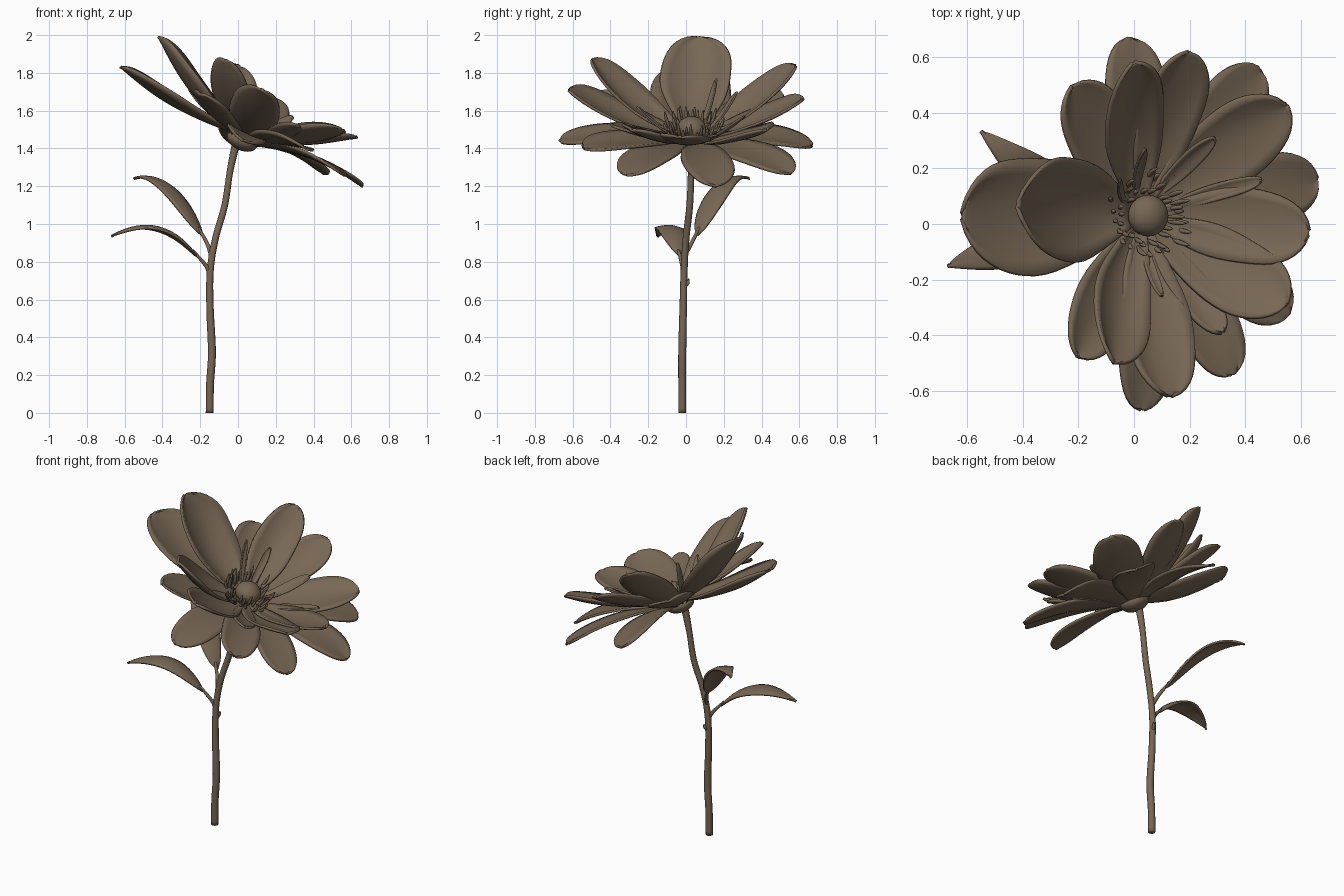
import bpy, bmesh, math, random
from mathutils import Vector as V

if "Cube" in bpy.data.objects:
    bpy.data.objects.remove(bpy.data.objects["Cube"])

random.seed(4)
mat = bpy.data.materials.new("dry_brown")
mat.diffuse_color = (0.185, 0.135, 0.09, 1)
mat.use_nodes = True
mat.node_tree.nodes["Principled BSDF"].inputs["Base Color"].default_value = mat.diffuse_color
AXIS = V((0.42, 0, 0.91)).normalized()      # direction the bloom faces
C = V((0.02, 0.03, 1.44))                   # bloom base


def finish(name, bm):
    bmesh.ops.recalc_face_normals(bm, faces=bm.faces)
    me = bpy.data.meshes.new(name)
    bm.to_mesh(me)
    bm.free()
    me.materials.append(mat)
    for p in me.polygons:
        p.use_smooth = True
    ob = bpy.data.objects.new(name, me)
    bpy.context.collection.objects.link(ob)
    return ob


def bez(pts, t):
    p = [V(q) for q in pts]
    while len(p) > 1:
        p = [a.lerp(b, t) for a, b in zip(p, p[1:])]
    return p[0]


def catmull(pts, n=6):
    p = [V(q) for q in pts]
    p = [p[0] * 2 - p[1]] + p + [p[-1] * 2 - p[-2]]
    out = []
    for i in range(1, len(p) - 2):
        a, b, c, d = p[i - 1:i + 3]
        for k in range(n):
            t = k / n
            out.append(0.5 * (2 * b + (c - a) * t + (2 * a - 5 * b + 4 * c - d) * t * t
                              + (3 * b - a - 3 * c + d) * t ** 3))
    return out + [p[-2]]


def tube(bm, path, radii, sides=8):
    rings, m = [], len(path) - 1
    for i, p in enumerate(path):
        d = (path[min(i + 1, m)] - path[max(i - 1, 0)]).normalized()
        u = d.cross(V((0.31, 0.95, 0.1))).normalized()
        w = d.cross(u)
        f = i / m * (len(radii) - 1)
        k = min(int(f), len(radii) - 2)
        r = radii[k] + (radii[k + 1] - radii[k]) * (f - k)
        rings.append([bm.verts.new(p + r * (u * math.cos(a) + w * math.sin(a)))
                      for a in (2 * math.pi * j / sides for j in range(sides))])
    for a, b in zip(rings, rings[1:]):
        for j in range(sides):
            bm.faces.new((a[j], a[(j + 1) % sides], b[(j + 1) % sides], b[j]))
    bm.faces.new(rings[0])
    bm.faces.new(rings[-1])


def petal_shape(t):
    w = 0.24 + 0.76 * math.sin(math.pi / 2 * min(t / 0.62, 1))
    if t > 0.62:
        w *= max(0, 1 - ((t - 0.62) / 0.38) ** 2.6) ** 0.5
    return max(w, 0.06)


def leaf_shape(t):
    return max(0.05, math.sin(math.pi * t ** 0.85) ** 0.8) if t < 0.99 else 0.05


def blade(name, pts, width, up, shape, cup, thick=0.012, ripple=0.03):
    bm = bmesh.new()
    n, m = 18, 8
    ph = random.uniform(0, 6)
    rows = []
    for i in range(n + 1):
        t = 1 - (1 - i / n) ** 1.5
        p = bez(pts, t)
        d = (bez(pts, min(t + .01, 1)) - bez(pts, max(t - .01, 0))).normalized()
        side = up.cross(d).normalized()
        nor = d.cross(side)
        row = []
        for j in range(m + 1):
            v = 2 * j / m - 1
            hw = width / 2 * shape(t) * (1 + ripple * math.sin(9 * t + ph + 2 * v))
            lift = cup * hw * v * v + ripple * width * 0.3 * math.sin(7 * t + ph + 4 * v) * t
            row.append(bm.verts.new(p + side * hw * v + nor * lift))
        rows.append(row)
    for a, b in zip(rows, rows[1:]):
        for j in range(m):
            bm.faces.new((a[j], a[j + 1], b[j + 1], b[j]))
    ob = finish(name, bm)
    s = ob.modifiers.new("thickness", 'SOLIDIFY')
    s.thickness = thick
    s.offset = 0


# Petals: tip, width, bow along the bloom axis, cup
petals = [
    ((-0.42, 0.07, 1.99), 0.37, -0.07, 0.40),
    ((-0.62, 0.03, 1.83), 0.42, -0.05, 0.25),
    ((-0.22, 0.50, 1.70), 0.26, -0.03, 0.25),
    ((0.00, 0.58, 1.84), 0.24, -0.08, 0.35),
    ((-0.02, 0.67, 1.42), 0.24, 0.05, 0.10),
    ((0.20, 0.62, 1.66), 0.24, -0.04, 0.25),
    ((0.45, 0.56, 1.27), 0.25, 0.05, 0.10),
    ((0.55, 0.43, 1.50), 0.28, -0.05, 0.22),
    ((0.66, 0.16, 1.20), 0.26, 0.06, 0.10),
    ((0.63, -0.03, 1.46), 0.27, -0.04, 0.22),
    ((0.55, -0.29, 1.50), 0.28, -0.05, 0.22),
    ((0.56, -0.32, 1.26), 0.24, 0.05, 0.10),
    ((0.36, -0.54, 1.40), 0.23, 0.03, 0.15),
    ((0.32, -0.39, 1.52), 0.14, -0.03, 0.25),
    ((0.13, -0.62, 1.71), 0.27, -0.06, 0.28),
    ((0.03, -0.67, 1.44), 0.22, 0.05, 0.10),
    ((-0.07, -0.50, 1.87), 0.24, -0.09, 0.38),
    ((-0.20, -0.48, 1.69), 0.22, -0.03, 0.25),
]
# Narrow inner petals
slips = [
    ((0.29, 0.31, 1.57), 0.07, -0.03, 0.3),
    ((0.46, 0.16, 1.47), 0.06, -0.02, 0.3),
    ((0.10, -0.26, 1.62), 0.04, -0.03, 0.3),
    ((0.04, 0.27, 1.70), 0.04, -0.03, 0.3),
    ((-0.05, 0.16, 1.77), 0.03, -0.04, 0.3),
]
for group, label, r0 in ((petals, "petal", 0.045), (slips, "inner_petal", 0.07)):
    for i, (tip, w, bow, cup) in enumerate(group):
        tip = V(tip)
        d = tip - C
        rad = (d - AXIS * d.dot(AXIS)).normalized()
        base = C + rad * r0 + AXIS * (0.015 - 0.25 * bow)
        ctrl = base.lerp(tip, 0.5) + AXIS * bow * 1.5
        blade(f"{label}_{i + 1}", [base, ctrl, tip], w, AXIS, petal_shape, cup,
              0.014 if label == "petal" else 0.01)

# Stem
bm = bmesh.new()
stem = catmull([(-0.15, -0.02, 0), (-0.148, -0.02, 0.15), (-0.138, -0.02, 0.32),
                (-0.148, -0.015, 0.55), (-0.147, -0.01, 0.75), (-0.12, 0.0, 0.92),
                (-0.07, 0.02, 1.1), (-0.042, 0.027, 1.28), (-0.01, 0.03, 1.43)])
tube(bm, stem, [0.021, 0.021, 0.021, 0.019, 0.018, 0.018, 0.017, 0.022], 14)
finish("stem", bm)

# Leaf stalks and a small bud node
bm = bmesh.new()
tube(bm, catmull([(-0.14, -0.01, 0.83), (-0.165, 0.03, 0.90), (-0.21, 0.07, 0.98)]),
     [0.013, 0.011, 0.008])
tube(bm, catmull([(-0.148, -0.01, 0.73), (-0.17, -0.02, 0.78), (-0.24, -0.04, 0.86)]),
     [0.014, 0.011, 0.008])
tube(bm, catmull([(-0.146, -0.01, 0.66), (-0.14, 0.01, 0.69), (-0.135, 0.014, 0.71)]),
     [0.008, 0.01, 0.003])
finish("leaf_stalks", bm)

# Leaves
UP = V((0, 0, 1))
blade("upper_leaf", [(-0.19, 0.06, 0.94), (-0.27, 0.11, 1.10), (-0.40, 0.20, 1.30),
                     (-0.55, 0.335, 1.24)], 0.14, UP, leaf_shape, -0.2)
blade("lower_leaf", [(-0.22, -0.035, 0.83), (-0.36, -0.07, 1.02), (-0.52, -0.10, 1.02),
                     (-0.67, -0.15, 0.935)], 0.14, UP, leaf_shape, -0.2)


def ball(name, centre, r, h):
    bm = bmesh.new()
    bmesh.ops.create_uvsphere(bm, u_segments=24, v_segments=14, radius=1)
    rot = V((0, 0, 1)).rotation_difference(AXIS)
    for v in bm.verts:
        v.co = centre + rot @ V((v.co.x * r, v.co.y * r, v.co.z * h))
    finish(name, bm)


# Receptacle under the petals and the seed disc on top
ball("receptacle", C, 0.085, 0.05)
disc = C + AXIS * 0.075
ball("seed_disc", disc, 0.075, 0.06)

# Stamens: thin stalks with swollen tips, in two rings
bm = bmesh.new()
e1 = AXIS.cross(V((0, 1, 0))).normalized()
e2 = AXIS.cross(e1)
for i in range(44):
    a = 2 * math.pi * i / 44 + random.uniform(-0.06, 0.06)
    rad = e1 * math.cos(a) + e2 * math.sin(a)
    r = (0.11, 0.15)[i % 2] + random.uniform(-0.015, 0.025)
    h = random.uniform(0.08, 0.15)
    path = [bez([C + rad * 0.06, C + rad * r * 0.9 + AXIS * h * 0.3, C + rad * r + AXIS * h], k / 8)
            for k in range(9)]
    tube(bm, path, [0.004, 0.004, 0.004, 0.005, 0.010, 0.009, 0.003], 6)
finish("stamens", bm)
